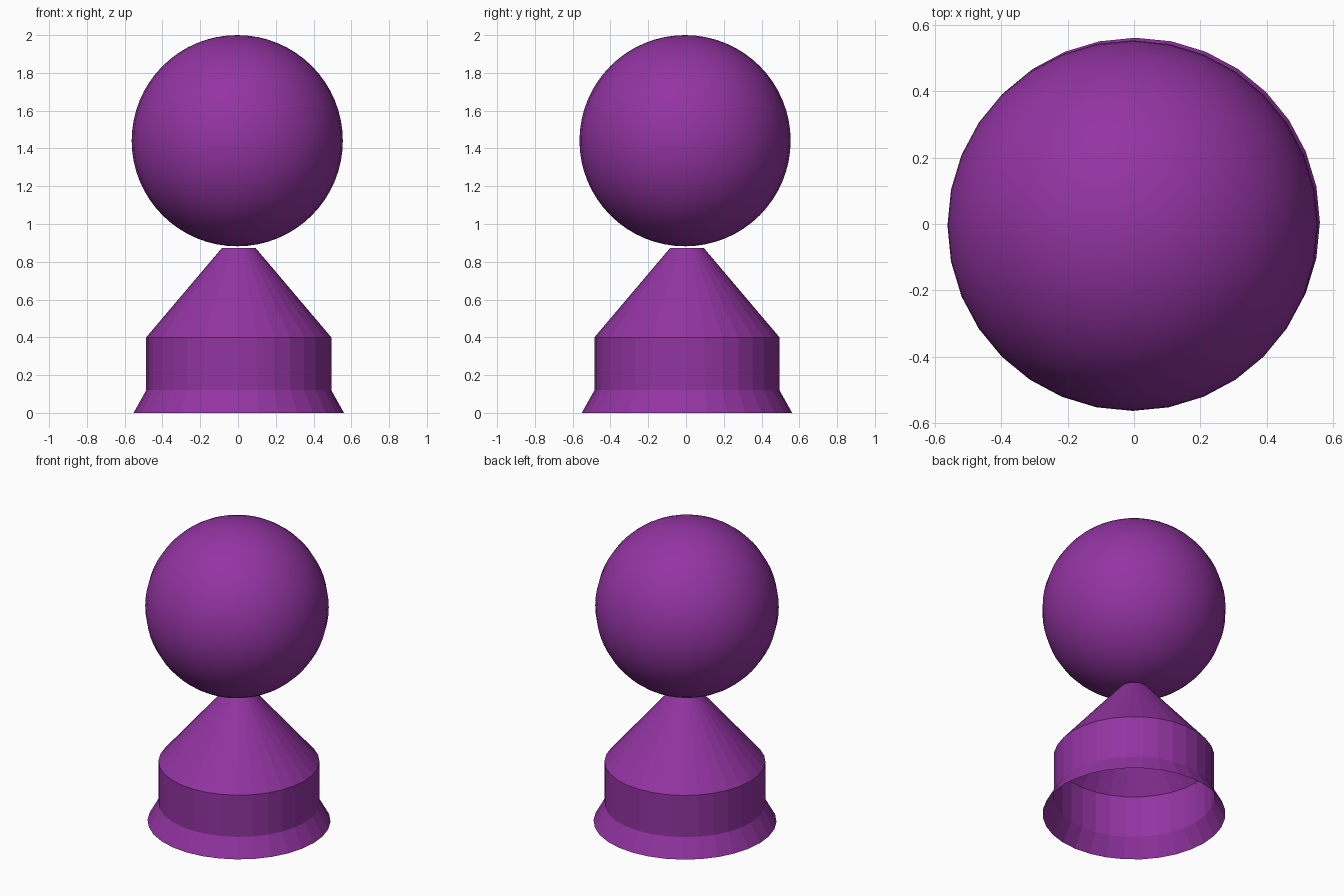
import bpy
import bmesh
import math

cube = bpy.data.objects.get("Cube")
if cube:
    bpy.data.objects.remove(cube, do_unlink=True)

SIDES = 32

purple = bpy.data.materials.new("purple")
purple.use_nodes = True
colour = (0.29, 0.034, 0.36, 1)
purple.diffuse_color = colour
purple.node_tree.nodes["Principled BSDF"].inputs["Base Color"].default_value = colour


def add_object(name, bm, location, smooth):
    mesh = bpy.data.meshes.new(name)
    bmesh.ops.recalc_face_normals(bm, faces=bm.faces)
    for face in bm.faces:
        face.smooth = smooth
    bm.to_mesh(mesh)
    bm.free()
    mesh.materials.append(purple)
    obj = bpy.data.objects.new(name, mesh)
    obj.location = location
    bpy.context.collection.objects.link(obj)
    return obj


# Hollow base: flared foot, straight wall and cone, open underneath
profile = [(0.557, 0), (0.49, 0.12), (0.49, 0.4), (0.09, 0.872)]
bm = bmesh.new()
rings = []
for radius, z in profile:
    angles = [math.tau * i / SIDES for i in range(SIDES)]
    rings.append([bm.verts.new((radius * math.cos(a), radius * math.sin(a), z)) for a in angles])
for low, high in zip(rings, rings[1:]):
    for i in range(SIDES):
        j = (i + 1) % SIDES
        bm.faces.new((low[i], low[j], high[j], high[i]))
add_object("base", bm, (0.004, 0.005, 0), False)

# Round ball floating just above the cone
bm = bmesh.new()
bmesh.ops.create_uvsphere(bm, u_segments=SIDES, v_segments=SIDES, radius=0.559)
add_object("ball", bm, (-0.004, -0.005, 1.441), True)
